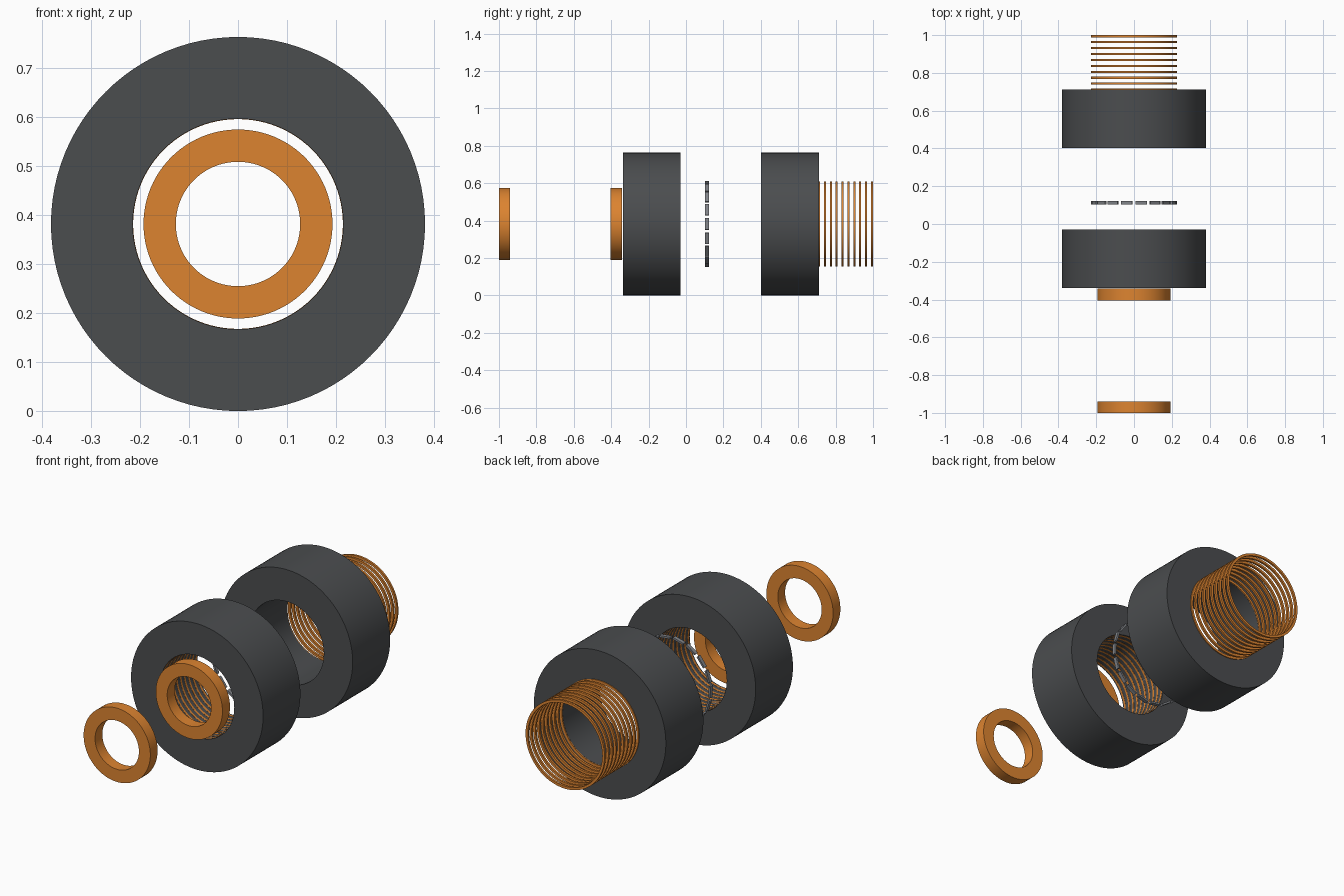
import bpy, bmesh, math, random
from mathutils import Matrix

if "Cube" in bpy.data.objects:
    bpy.data.objects.remove(bpy.data.objects["Cube"])

random.seed(4)
ZC = 0.382      # height of the shared axis, which runs along y


def material(name, rgb):
    m = bpy.data.materials.new(name)
    m.diffuse_color = (*rgb, 1)
    m.use_nodes = True
    m.node_tree.nodes["Principled BSDF"].inputs["Base Color"].default_value = m.diffuse_color
    return m


dark = material("dark_housing", (0.07, 0.074, 0.078))
orange = material("orange_metal", (0.72, 0.23, 0.03))
grey = material("grey_steel", (0.22, 0.23, 0.25))


def add_ring(bm, r_in, r_out, y0, y1, n=96):
    """Rectangular section swept round the axis."""
    loops = []
    for i in range(n):
        a = 2 * math.pi * i / n
        loops.append([bm.verts.new((r * math.cos(a), y, ZC + r * math.sin(a)))
                      for r, y in ((r_in, y0), (r_out, y0), (r_out, y1), (r_in, y1))])
    for i in range(n):
        p, q = loops[i], loops[(i + 1) % n]
        for k in range(4):
            bm.faces.new((p[k], p[(k + 1) % 4], q[(k + 1) % 4], q[k]))


def add_segments(bm, y, count=18, width=0.02):
    """Ring of separate, slightly skewed little bars."""
    for i in range(count):
        a = 2 * math.pi * i / count
        skew = Matrix.Rotation(random.uniform(-0.1, 0.1), 4, 'Y')
        m = (Matrix.Translation((0, y, ZC)) @ Matrix.Rotation(a, 4, 'Y')
             @ Matrix.Translation((0.221, 0, 0)) @ skew
             @ Matrix.Diagonal((0.010, width, 0.062, 1)))
        bmesh.ops.create_cube(bm, size=1, matrix=m)


def finish(name, bm, mat, smooth=True):
    bmesh.ops.recalc_face_normals(bm, faces=bm.faces)
    me = bpy.data.meshes.new(name)
    bm.to_mesh(me)
    bm.free()
    ob = bpy.data.objects.new(name, me)
    me.materials.append(mat)
    bpy.context.collection.objects.link(ob)
    if smooth:
        bpy.ops.object.select_all(action='DESELECT')
        ob.select_set(True)
        bpy.context.view_layer.objects.active = ob
        bpy.ops.object.shade_smooth_by_angle(angle=math.radians(35))
    return ob


# Housings and end collars
for name, r_in, r_out, y0, y1, mat in (
        ("front_housing", 0.215, 0.382, -0.338, -0.03, dark),
        ("rear_housing", 0.215, 0.382, 0.402, 0.712, dark),
        ("outer_collar", 0.127, 0.193, -1.0, -0.94, orange),
        ("inner_collar", 0.127, 0.193, -0.404, -0.342, orange)):
    bm = bmesh.new()
    add_ring(bm, r_in, r_out, y0, y1)
    finish(name, bm, mat)

# Stacks of thin orange rings: exposed at the rear, lining the front bore
for name, first, r_in in (("rear_ring_stack", 0.7115, 0.2155),
                          ("front_ring_stack", -0.3255, 0.2142)):
    bm = bmesh.new()
    for k in range(10):
        y = first + 0.0314 * k
        add_ring(bm, r_in, 0.2285, y - 0.0055, y + 0.0055)
    finish(name, bm, orange)

# Loose segment ring between the housings
bm = bmesh.new()
add_segments(bm, 0.112)
finish("loose_segment_ring", bm, grey, False)

# Segment rings between the orange rings in the front bore
bm = bmesh.new()
for k in range(9):
    add_segments(bm, -0.3098 + 0.0314 * k)
finish("bore_segment_rings", bm, grey, False)
